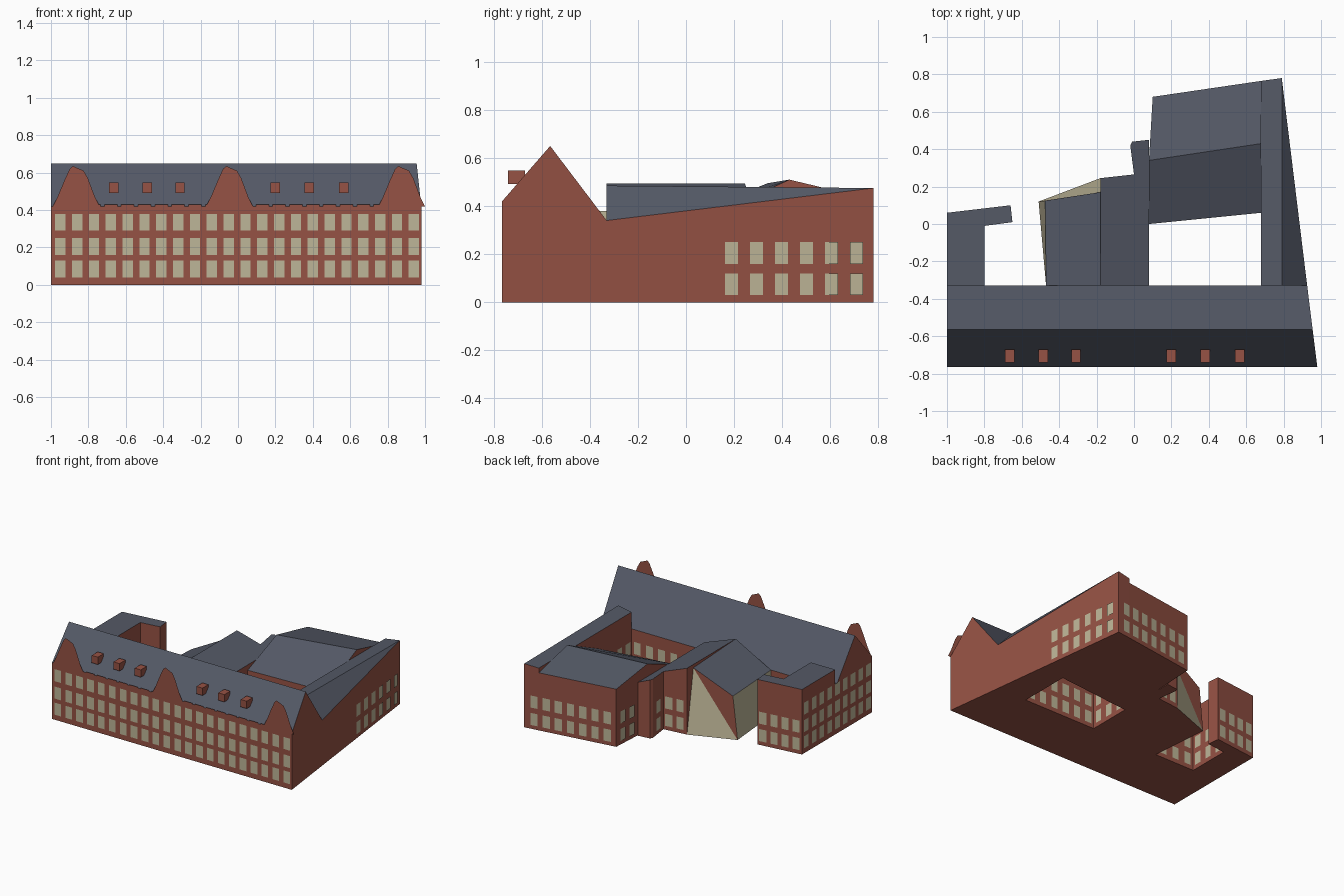
import bpy
import bmesh
from mathutils import Vector

if "Cube" in bpy.data.objects:
    bpy.data.objects.remove(bpy.data.objects["Cube"])


def material(name, rgb):
    m = bpy.data.materials.new(name)
    m.diffuse_color = (*rgb, 1)
    m.use_nodes = True
    m.node_tree.nodes["Principled BSDF"].inputs["Base Color"].default_value = m.diffuse_color
    return m


MATS = [material("brick red", (0.305, 0.084, 0.058)),
        material("slate grey", (0.089, 0.100, 0.133)),
        material("pale stone", (0.515, 0.468, 0.314))]
BRICK, SLATE, STONE = range(3)


def finish(name, bm, recalc=True):
    if recalc:
        bmesh.ops.recalc_face_normals(bm, faces=bm.faces[:])
    me = bpy.data.meshes.new(name)
    bm.to_mesh(me)
    bm.free()
    for m in MATS:
        me.materials.append(m)
    ob = bpy.data.objects.new(name, me)
    bpy.context.collection.objects.link(ob)
    return ob


def block(name, top, roofs, base=None, stone_walls=(), split_wall=None):
    """Walls from the ground up to a sloping outline, closed by roof faces."""
    bm = bmesh.new()
    n = len(top)
    base = base or [(p[0], p[1]) for p in top]
    t = [bm.verts.new(p) for p in top]
    b = [bm.verts.new((p[0], p[1], 0)) for p in base]
    bm.faces.new(b[::-1])
    for i in range(n):
        j = (i + 1) % n
        if i == split_wall:
            bm.faces.new((b[i], b[j], t[i])).material_index = STONE
            bm.faces.new((b[j], t[j], t[i]))
        else:
            f = bm.faces.new((b[i], b[j], t[j], t[i]))
            f.material_index = STONE if i in stone_walls else BRICK
    for r in roofs:
        bm.faces.new([t[i] for i in r]).material_index = SLATE
    return finish(name, bm)


TWO = [(0.03, 0.12), (0.16, 0.25)]
THREE = [(0.04, 0.13), (0.16, 0.25), (0.29, 0.38)]


def windows(name, p0, p1, count, rows, width=0.055):
    """Window panes along a wall; the outside is right of p0 -> p1."""
    p0, p1 = Vector((*p0, 0)), Vector((*p1, 0))
    d = (p1 - p0).normalized()
    out = Vector((d.y, -d.x, 0)) * 0.004
    bm = bmesh.new()
    for k in range(count):
        c = p0.lerp(p1, (k + 0.5) / count) + out
        for lo, hi in rows:
            quad = [(-1, lo), (1, lo), (1, hi), (-1, hi)]
            f = bm.faces.new([bm.verts.new(c + d * s * width / 2 + Vector((0, 0, z)))
                              for s, z in quad])
            f.material_index = STONE
    finish(name, bm, recalc=False)


# Front range with steep pitched roof
block("front_range",
      [(-1, -.765, .42), (.98, -.765, .42), (.955, -.565, .65),
       (.926, -.33, .34), (-1, -.33, .34), (-1, -.565, .65)],
      [(0, 1, 2, 5), (5, 2, 3, 4)])

# Flat roofed L-shaped west wing
block("west_wing",
      [(x, y, .485) for x, y in [(-1, -.33), (-.8, -.33), (-.8, -.01),
                                 (-.65, .01), (-.66, .10), (-1, .06)]],
      [range(6)])

# Middle wing: west slope with leaning stone walls, and east slope
block("middle_wing_west",
      [(-.47, -.33, .34), (-.18, -.33, .495), (-.18, .17, .47), (-.475, .125, .32)],
      [(0, 1, 2), (0, 2, 3)],
      base=[(-.47, -.33), (-.18, -.33), (-.18, .245), (-.51, .12)],
      stone_walls=(3,), split_wall=2)
block("middle_wing_east",
      [(-.18, -.33, .495), (.08, -.33, .40), (.08, .45, .40), (-.01, .44, .436),
       (-.02, .42, .438), (0, .265, .431), (-.18, .245, .495)],
      [range(7)])

# North block with low pitched roof
block("north_block",
      [(.08, 0, .36), (.68, .06, .34), (.68, .43, .51),
       (.68, .765, .43), (.10, .68, .43), (.08, .34, .495)],
      [(0, 1, 2, 5), (5, 2, 3, 4)])

# East wing with outer slope tapering towards the back
block("east_wing",
      [(.68, -.33, .465), (.79, -.33, .485), (.926, -.33, .34),
       (.79, .78, .475), (.68, .765, .465)],
      [(0, 1, 3, 4), (1, 2, 3)])

# Front gable panels
for i, (x0, x1) in enumerate([(-.99, -.74), (-.17, .08), (.75, 1.0)]):
    bm = bmesh.new()
    shape = [(0, .42), (1, .42), (.9, .47), (.75, .57), (.66, .61),
             (.43, .635), (.36, .62), (.25, .56), (.1, .47)]
    bm.faces.new([bm.verts.new((x0 + (x1 - x0) * u, -.768, z)) for u, z in shape])
    finish(f"front_gable_{i + 1}", bm, recalc=False)

# Small roof dormers
for i, x in enumerate([-.665, -.485, -.31, .2, .38, .565]):
    bm = bmesh.new()
    bmesh.ops.create_cube(bm, size=1)
    for v in bm.verts:
        v.co = Vector((x + v.co.x * .05, -.705 + v.co.y * .07, .52 + v.co.z * .055))
    finish(f"dormer_{i + 1}", bm)

# Dark brick eave blocks along the front
bm = bmesh.new()
for k in range(21):
    x = -.95 + k * .09
    quad = [(x - .035, .405), (x + .035, .405), (x + .035, .43), (x - .035, .43)]
    bm.faces.new([bm.verts.new((a, -.770, z)) for a, z in quad])
finish("eave_blocks", bm, recalc=False)

# Windows on every facade
windows("front_windows", (-.995, -.765), (.985, -.765), 22, THREE)
windows("west_windows", (-1, .06), (-1, -.765), 9, THREE)
windows("east_windows", (.887, -.07), (.797, .76), 9 - 1, TWO)
windows("north_windows", (.76, .777), (.12, .683), 7, TWO)
windows("north_block_west_windows", (.098, .66), (.083, .47), 2, TWO)
windows("step_windows", (0, .265), (-.17, .246), 2, TWO)
windows("step_side_windows", (-.018, .41), (-.002, .28), 1, TWO)
windows("west_wing_north_windows", (-.66, .10), (-1, .06), 4, TWO)
windows("west_wing_inner_windows", (-.8, -.33), (-.8, -.01), 3, TWO)
windows("west_court_windows", (-.48, -.33), (-.8, -.33), 3, TWO)
windows("court_south_windows", (.68, -.33), (.08, -.33), 6, TWO)
windows("court_west_windows", (.08, -.33), (.08, 0), 3, TWO)
windows("court_north_windows", (.08, 0), (.68, .06), 6, TWO)
windows("court_east_windows", (.68, .06), (.68, -.33), 4, TWO)
